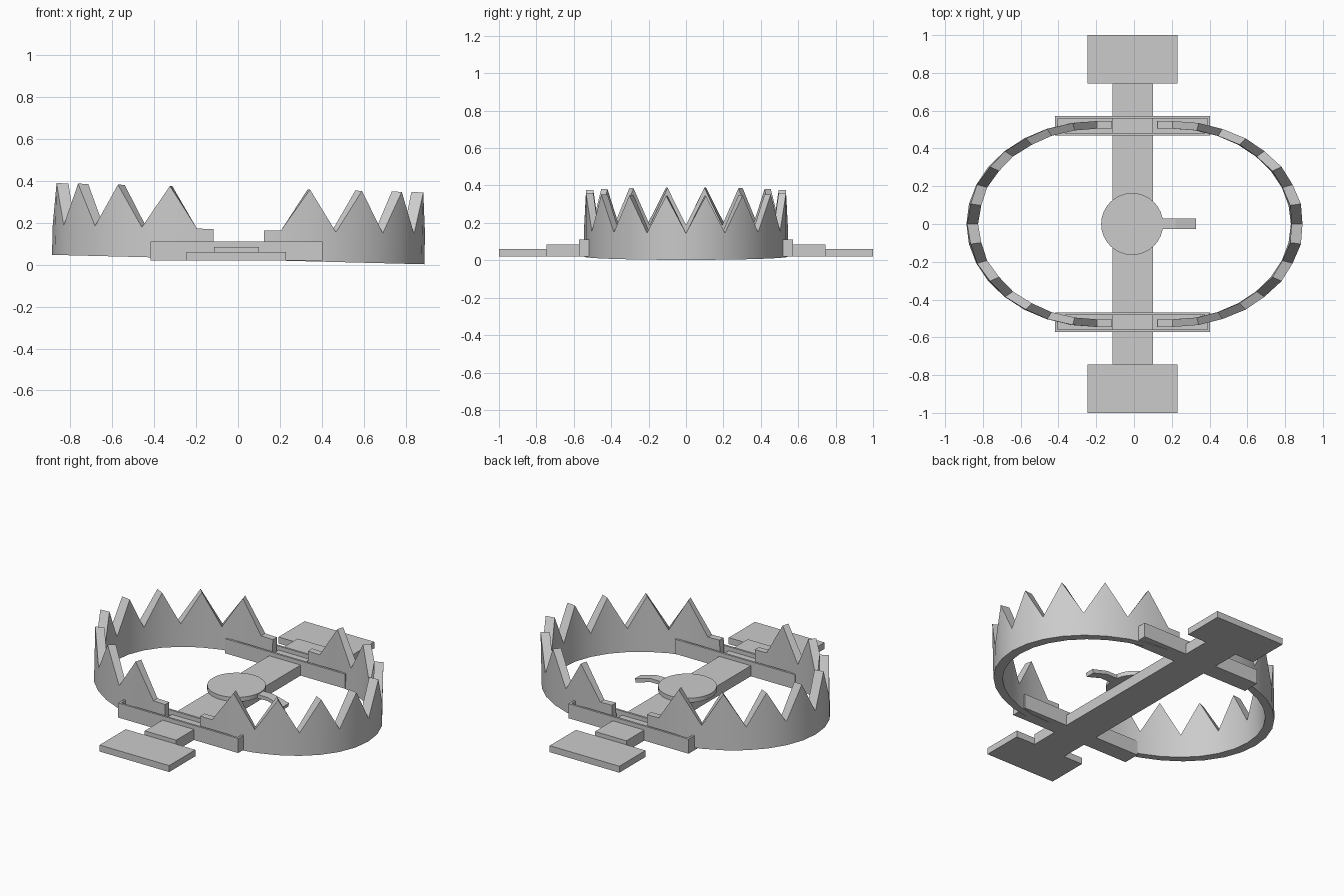
import bpy, bmesh, math
from mathutils import Matrix

if "Cube" in bpy.data.objects:
    bpy.data.objects.remove(bpy.data.objects["Cube"])


def finish(name, bm):
    bmesh.ops.recalc_face_normals(bm, faces=bm.faces)
    mesh = bpy.data.meshes.new(name)
    bm.to_mesh(mesh)
    bm.free()
    ob = bpy.data.objects.new(name, mesh)
    bpy.context.collection.objects.link(ob)
    return ob


def smooth(ob, angle=30):
    bpy.ops.object.select_all(action='DESELECT')
    ob.select_set(True)
    bpy.context.view_layer.objects.active = ob
    bpy.ops.object.shade_smooth_by_angle(angle=math.radians(angle))


def box_bm(x0, x1, y0, y1, z0, z1):
    bm = bmesh.new()
    bmesh.ops.create_cube(bm, size=1)
    for v in bm.verts:
        v.co = (x1 if v.co.x > 0 else x0, y1 if v.co.y > 0 else y0, z1 if v.co.z > 0 else z0)
    return bm


# Base bar and its two end plates
finish("base_bar", box_bm(-0.115, 0.1, -0.745, 0.745, 0.02, 0.085))
for side, s in (("front", -1), ("back", 1)):
    ys = sorted((s * 0.745, s * 1.0))
    finish(side + "_plate", box_bm(-0.245, 0.23, *ys, 0.02, 0.06))

    # Jaw holder: a box with a recessed pocket in the top
    ys = sorted((s * 0.468, s * 0.572))
    bm = box_bm(-0.418, 0.402, *ys, 0.02, 0.11)
    bm.normal_update()
    top = max(bm.faces, key=lambda f: f.calc_center_median().z)
    bmesh.ops.inset_individual(bm, faces=[top], thickness=0.018)
    bmesh.ops.inset_individual(bm, faces=[top], thickness=0.0, depth=-0.06)
    bmesh.ops.remove_doubles(bm, verts=bm.verts, dist=0.0001)
    finish(side + "_jaw_holder", bm)

# Toothed jaws: half ellipses with a tooth on every second station
BOTTOM, VALLEY, PEAK = 0.0245, 0.167, 0.367
TILT = Matrix.Rotation(0.0253, 4, 'Y')
for side, s in (("left", -1), ("right", 1)):
    stations = [(0.12, -0.545, 0.12, -0.505, VALLEY)]
    for k in range(-8, 9):
        a = k * math.pi / 16
        c, n = math.cos(a), math.sin(a)
        stations.append((0.2 + 0.688 * c, 0.545 * n, 0.2 + 0.63 * c, 0.505 * n,
                         PEAK if k % 2 else VALLEY))
    stations.append((0.12, 0.545, 0.12, 0.505, VALLEY))
    bm = bmesh.new()
    rings = []
    for xo, yo, xi, yi, z in stations:
        rings.append([bm.verts.new(p) for p in (
            (s * xo, yo, BOTTOM), (s * xo, yo, z), (s * xi, yi, z), (s * xi, yi, BOTTOM))])
    for a, b in zip(rings, rings[1:]):
        for i in range(4):
            j = (i + 1) % 4
            bm.faces.new((a[i], a[j], b[j], b[i]))
    bm.faces.new(rings[0])
    bm.faces.new(rings[-1])
    bmesh.ops.transform(bm, matrix=TILT, verts=bm.verts)
    smooth(finish(side + "_jaw", bm))

# Round trigger pan
bm = bmesh.new()
bmesh.ops.create_cone(bm, cap_ends=True, segments=32, radius1=0.164, radius2=0.164, depth=0.027,
                      matrix=Matrix.Translation((-0.01, 0, 0.0975)))
smooth(finish("trigger_pan", bm))

# Trigger lever, bent down toward its end
profile = [(0.1, 0.106), (0.22, 0.106), (0.328, 0.078), (0.322, 0.055), (0.22, 0.084), (0.1, 0.084)]
bm = bmesh.new()
face = bm.faces.new([bm.verts.new((x, -0.027, z)) for x, z in profile])
new = bmesh.ops.extrude_face_region(bm, geom=[face])["geom"]
bmesh.ops.translate(bm, vec=(0, 0.057, 0), verts=[g for g in new if isinstance(g, bmesh.types.BMVert)])
finish("trigger_lever", bm)
